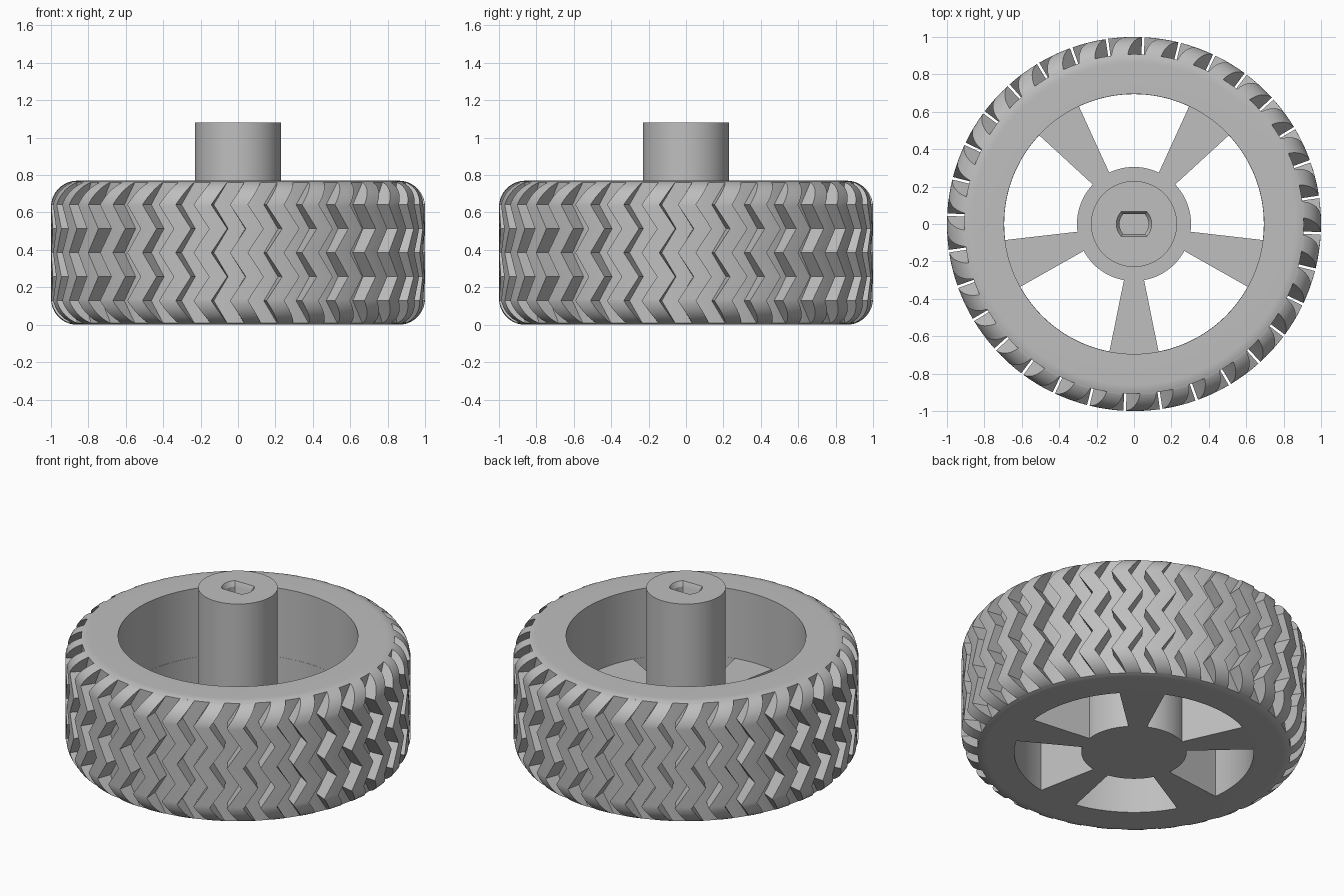
import bpy, bmesh
from math import sin, cos, sqrt, radians, pi

H = 0.77           # tyre height
FILLET = 0.14      # shoulder radius
CORE = 0.908       # groove floor radius
RIM = 0.695        # inner wall radius
FLOOR = 0.33       # spoke thickness
TREADS = 32
SEGS = 128

if "Cube" in bpy.data.objects:
    bpy.data.objects.remove(bpy.data.objects["Cube"], do_unlink=True)

grey = bpy.data.materials.new("light_grey")
grey.use_nodes = True
colour = (0.52, 0.52, 0.52, 1)
grey.diffuse_color = colour
grey.node_tree.nodes["Principled BSDF"].inputs["Base Color"].default_value = colour


def make_object(name, bm):
    bmesh.ops.recalc_face_normals(bm, faces=bm.faces)
    mesh = bpy.data.meshes.new(name)
    bm.to_mesh(mesh)
    bm.free()
    mesh.materials.append(grey)
    obj = bpy.data.objects.new(name, mesh)
    bpy.context.scene.collection.objects.link(obj)
    return obj


def polar(r, a, z):
    return (r * cos(a), r * sin(a), z)


def loft(bm, rings):
    """Closed solid through rings of equal point count."""
    loops = [[bm.verts.new(p) for p in ring] for ring in rings]
    n = len(loops[0])
    for low, high in zip(loops, loops[1:]):
        for i in range(n):
            j = (i + 1) % n
            bm.faces.new((low[i], low[j], high[j], high[i]))
    bm.faces.new(loops[0][::-1])
    bm.faces.new(loops[-1])


def shoulder_radius(z):
    d = max(FILLET - z, z - (H - FILLET), 0)
    return 1 - FILLET + sqrt(FILLET ** 2 - d ** 2)


def shade(obj):
    bpy.ops.object.select_all(action="DESELECT")
    obj.select_set(True)
    bpy.context.view_layer.objects.active = obj
    bpy.ops.object.shade_smooth_by_angle(angle=radians(28))


# Wheel body: tyre core, floor disc and hub turned from one profile
core_c = 1 - FILLET
dx = CORE - core_c
dz = FILLET - sqrt(FILLET ** 2 - dx ** 2)
arc = []
for i in range(5):
    x = dx * i / 4
    arc.append((core_c + x, FILLET - sqrt(FILLET ** 2 - x ** 2)))
profile = [(0, 0), (RIM, 0)] + arc + [(r, H - z) for r, z in reversed(arc)]
profile += [(RIM, H), (RIM, FLOOR), (0.23, FLOOR), (0.23, 1.08), (0, 1.08)]
bm = bmesh.new()
verts = [bm.verts.new((r, 0, z)) for r, z in profile]
edges = [bm.edges.new(pair) for pair in zip(verts, verts[1:])]
bmesh.ops.spin(bm, geom=verts + edges, cent=(0, 0, 0), axis=(0, 0, 1),
               angle=2 * pi, steps=SEGS, use_duplicate=False)
bmesh.ops.remove_doubles(bm, verts=bm.verts, dist=1e-5)
body = make_object("wheel_body", bm)

# Cutter for the five windows between the spokes
bm = bmesh.new()
for k in range(5):
    base = -90 + 72 * k
    outline = []
    for r, edge, order in ((0.305, 10.2, 1), (RIM - 0.001, 10.9, -1)):
        row = [(r, radians(base + edge + (72 - 2 * edge) * i / 20)) for i in range(21)]
        outline += row[::order]
    loft(bm, [[polar(r, a, z) for r, a in outline] for z in (-0.1, FLOOR + 0.1)])
windows = make_object("window_cutter", bm)


# Cutter for the flat-sided axle slot with a chamfered mouth
def slot_ring(r, flat, z):
    ring = []
    for side in (0, pi):
        half = math_asin(flat / r)
        ring += [polar(r, side - half + 2 * half * i / 8, z) for i in range(9)]
    return ring


from math import asin as math_asin
bm = bmesh.new()
loft(bm, [slot_ring(0.078, 0.053, 0.5), slot_ring(0.078, 0.053, 1.05),
          slot_ring(0.095, 0.066, 1.08), slot_ring(0.095, 0.066, 1.15)])
slot = make_object("slot_cutter", bm)

for cutter in (windows, slot):
    mod = body.modifiers.new(cutter.name, "BOOLEAN")
    mod.operation = "DIFFERENCE"
    mod.solver = "EXACT"
    mod.object = cutter
    bpy.context.view_layer.objects.active = body
    bpy.ops.object.modifier_apply(modifier=mod.name)
for cutter in (windows, slot):
    bpy.data.objects.remove(cutter, do_unlink=True)
shade(body)

# Zigzag tread blocks standing on the tyre core
ROW = H / 6
levels = {round(ROW * i, 5) for i in range(1, 6)}
for i in range(9):
    d = sqrt(FILLET ** 2 - dx ** 2) * sin(pi / 2 * i / 8)
    levels |= {round(FILLET - d, 5), round(H - FILLET + d, 5)}
levels = sorted(levels)


def zigzag(z):
    return -4.9 * (1 - abs((z / ROW) % 2 - 1))


bm = bmesh.new()
pitch = 360 / TREADS
half_gap = 2.85
for k in range(TREADS):
    rings = []
    for z in levels:
        start = -90.45 + k * pitch + zigzag(z) + half_gap
        angles = [radians(start + (pitch - 2 * half_gap) * i / 3) for i in range(4)]
        rings.append([polar(shoulder_radius(z), a, z) for a in angles]
                     + [polar(CORE - 0.012, a, z) for a in reversed(angles)])
    loft(bm, rings)
shade(make_object("tread_blocks", bm))
